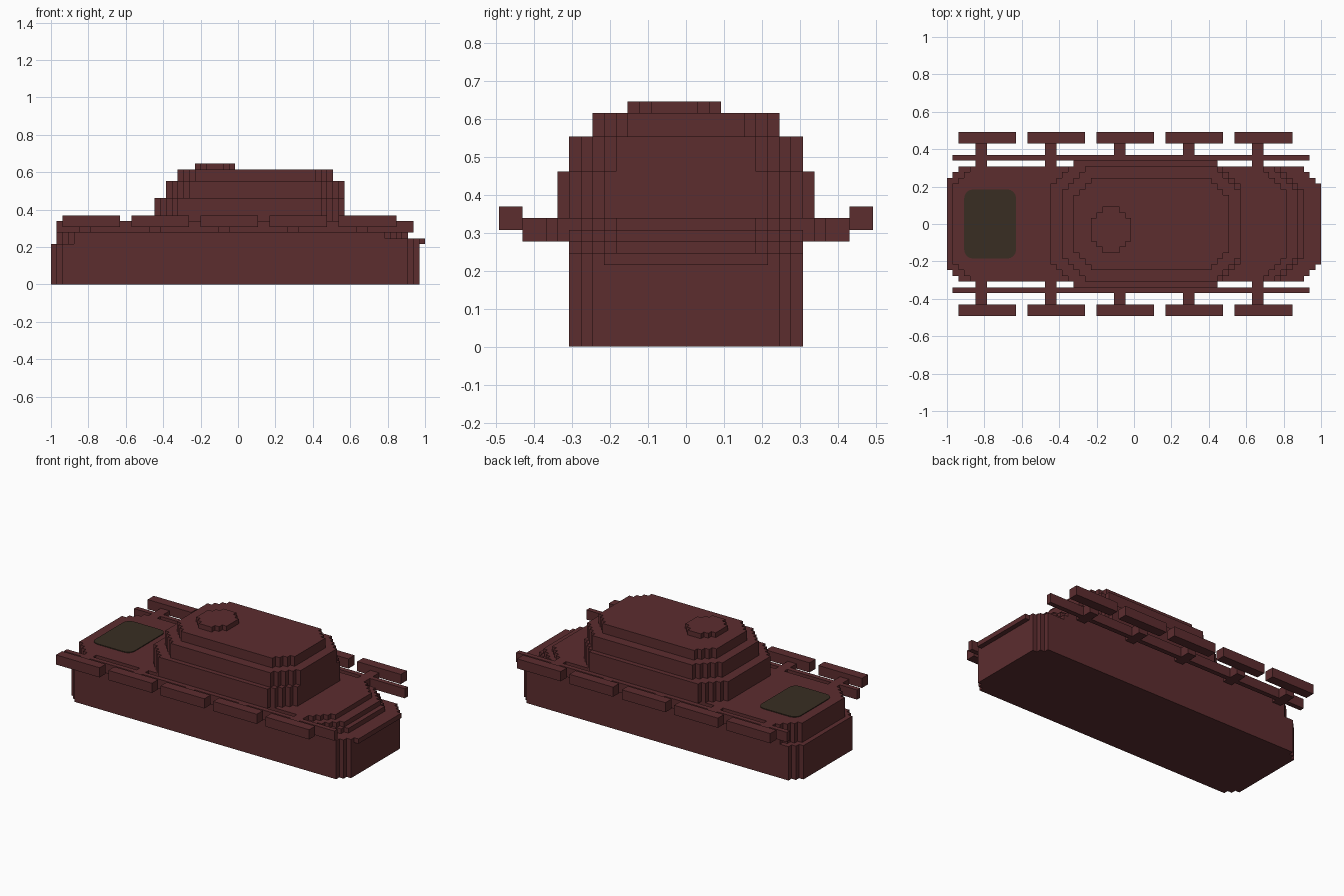
import bpy, bmesh

cube = bpy.data.objects.get("Cube")
if cube:
    bpy.data.objects.remove(cube)

U = 2 / 65          # size of one block
X0 = 32.5           # block column lying on x = 0


def material(name, rgb):
    m = bpy.data.materials.new(name)
    m.use_nodes = True
    m.diffuse_color = (*rgb, 1)
    bsdf = m.node_tree.nodes["Principled BSDF"]
    bsdf.inputs["Base Color"].default_value = (*rgb, 1)
    bsdf.inputs["Roughness"].default_value = 0.9
    return m


RED = material("dark_red", (0.107, 0.026, 0.028))
OLIVE = material("dark_olive", (0.040, 0.027, 0.016))


def slab(name, x, z, half, left=(), right=(), cy=0, mat=RED, round_corners=0):
    """Flat layer in block units; left/right list half widths of the
    one-block steps from each tip inwards."""
    runs = []                                   # (x start, x end, half width)
    for i, h in enumerate(left):
        runs.append((x[0] + i, x[0] + i + 1, h))
    runs.append((x[0] + len(left), x[1] - len(right), half))
    for i, h in reversed(list(enumerate(right))):
        runs.append((x[1] - i - 1, x[1] - i, h))
    side = [(px, h) for a, b, h in runs for px in (a, b)]
    outline = [(px, cy - h) for px, h in side]
    outline += [(px, cy + h) for px, h in reversed(side)]

    bm = bmesh.new()
    verts = [bm.verts.new(((px - X0) * U, py * U, z[0] * U)) for px, py in outline]
    base = bm.faces.new(verts)
    top = bmesh.ops.extrude_face_region(bm, geom=[base])["geom"]
    for v in top:
        if isinstance(v, bmesh.types.BMVert):
            v.co.z = z[1] * U
    if round_corners:
        corners = [e for e in bm.edges if abs(e.verts[0].co.z - e.verts[1].co.z) > 1e-5]
        bmesh.ops.bevel(bm, geom=corners, offset=round_corners * U,
                        segments=4, profile=0.5, affect='EDGES')
    bmesh.ops.recalc_face_normals(bm, faces=bm.faces)
    mesh = bpy.data.meshes.new(name)
    bm.to_mesh(mesh)
    bm.free()
    mesh.materials.append(mat)
    obj = bpy.data.objects.new(name, mesh)
    bpy.context.collection.objects.link(obj)
    return obj


# Hull: lower body, front lip and the stepped sloping front
slab("lower_hull", (0, 64), (0, 7), 10, (8, 9), (8, 9))
rear = (7, 8, 9)
slab("hull_lip_layer", (1, 65), (7, 8), 10, rear, (7, 8, 9))
slab("front_step_low", (1, 62), (8, 9), 10, rear, (6, 7, 8, 9))
slab("front_step_middle", (1, 61), (9, 10), 10, rear, (6, 7, 8, 9))
slab("deck", (1, 59), (10, 11), 10, rear, (6, 7, 8, 9))

# Rear deck grille
slab("deck_grille", (3, 12), (11, 11.15), 6, mat=OLIVE, round_corners=1.5)

# Turret layers and hatch
slab("turret_base", (18, 51), (11, 15), 11, (7, 8, 9, 10), (7, 8, 9, 10))
slab("turret_middle", (20, 51), (15, 18), 10, (6, 7, 8, 9), (6, 7, 8, 9))
slab("turret_top", (22, 49), (18, 20), 8, (5, 6, 7), (5, 6, 7))
slab("hatch", (25, 32), (20, 21), 4, (2, 3), (2, 3), cy=-1)

# Side rails, support arms and fender plates on both sides
for side, s in (("left", 1), ("right", -1)):
    slab(f"{side}_rail", (1, 63), (9, 11), 0.5, cy=11.5 * s)
    for i in range(5):
        k = 12 * i
        slab(f"{side}_arm_{i + 1}", (5 + k, 7 + k), (9, 11), 2, cy=12 * s)
        slab(f"{side}_fender_{i + 1}", (2 + k, 12 + k), (10, 12), 1, cy=15 * s)
